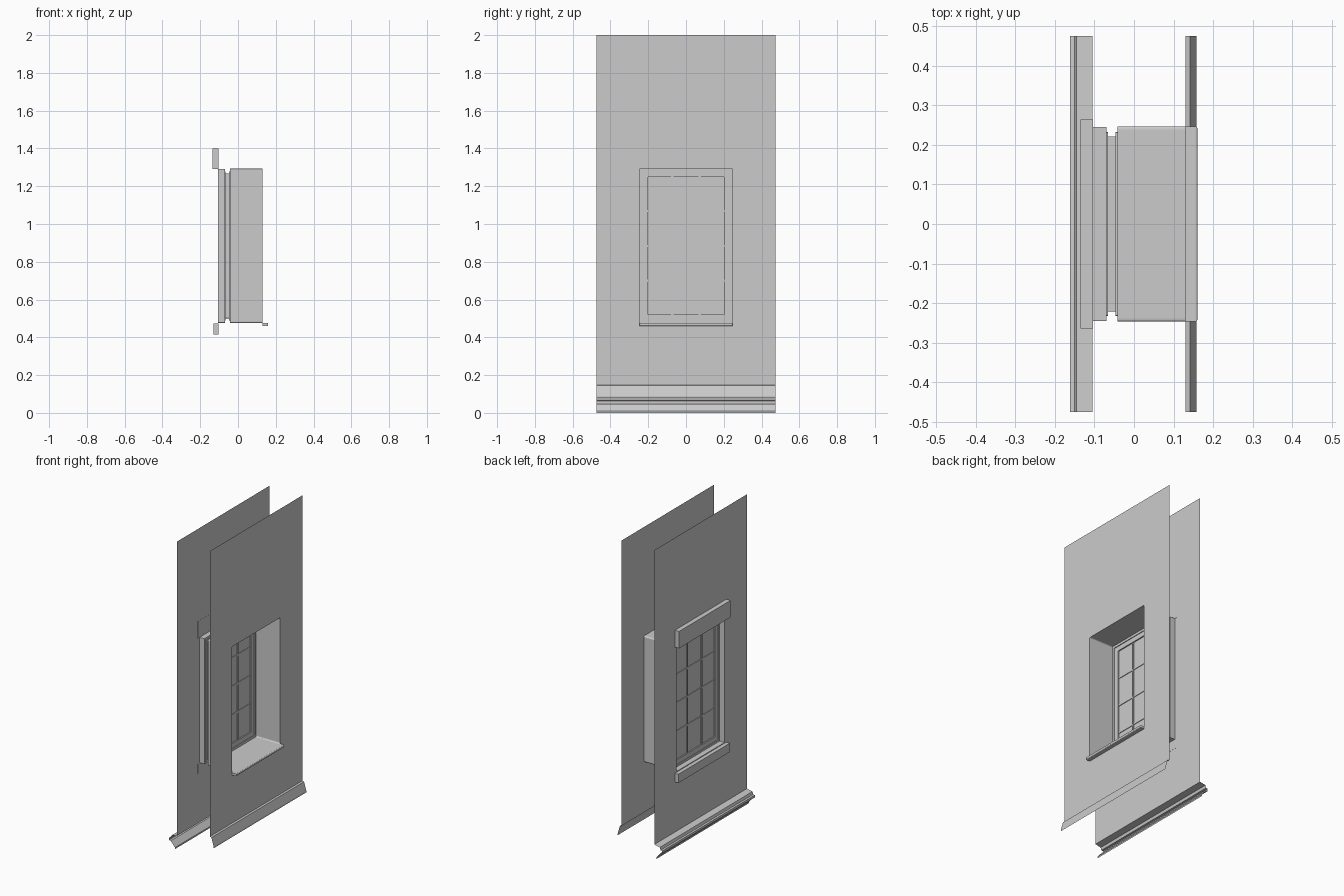
import bpy, bmesh, math
from mathutils import Vector

cube = bpy.data.objects.get("Cube")
if cube:
    bpy.data.objects.remove(cube, do_unlink=True)

plaster = bpy.data.materials.new("plain_grey")
plaster.use_nodes = True
GREY = (0.6, 0.6, 0.6, 1)
plaster.diffuse_color = GREY
plaster.node_tree.nodes["Principled BSDF"].inputs["Base Color"].default_value = GREY

HALF = 0.475                      # half the wall length
X_IN, X_OUT = 0.13, -0.105        # planes of the two wall faces
W, Z0, Z1 = 0.247, 0.475, 1.293   # window opening


def finish(bm, name):
    mesh = bpy.data.meshes.new(name)
    bm.to_mesh(mesh)
    bm.free()
    mesh.materials.append(plaster)
    obj = bpy.data.objects.new(name, mesh)
    bpy.context.collection.objects.link(obj)
    return obj


def box(name, x, y, z, bevel=0):
    bm = bmesh.new()
    bmesh.ops.create_cube(bm, size=1)
    for v in bm.verts:
        v.co = [sum(r) / 2 + c * (r[1] - r[0]) for r, c in zip((x, y, z), v.co)]
    if bevel:
        edges = [e for e in bm.edges if all(v.co.x > sum(x) / 2 for v in e.verts)]
        bmesh.ops.bevel(bm, geom=edges, offset=bevel, segments=3, profile=0.5, affect='EDGES')
    return finish(bm, name)


def opening_loop(bm, x, inset, radius, steps=4):
    """Rounded rectangle around the window opening."""
    w, lo, hi = W - inset, Z0 + inset, Z1 - inset
    centres = ((w - radius, hi - radius), (radius - w, hi - radius),
               (radius - w, lo + radius), (w - radius, lo + radius))
    loop = []
    for q, (cy, cz) in enumerate(centres):
        for s in range(steps + 1):
            a = (q + s / steps) * math.pi / 2
            loop.append(bm.verts.new((x, cy + radius * math.cos(a), cz + radius * math.sin(a))))
    return loop


def ring_edges(bm, verts):
    return [bm.edges.new((verts[i - 1], verts[i])) for i in range(len(verts))]


def wall(name, x, base, inset, radius, facing):
    bm = bmesh.new()
    rim = [bm.verts.new((x, y, z)) for y, z in
           ((-HALF, base), (HALF, base), (HALF, 2), (-HALF, 2))]
    edges = ring_edges(bm, rim) + ring_edges(bm, opening_loop(bm, x, inset, radius))
    bmesh.ops.triangle_fill(bm, use_beauty=True, edges=edges, normal=Vector((facing, 0, 0)))
    for f in bm.faces:
        f.normal_update()
        if f.normal.x * facing < 0:
            f.normal_flip()
    return finish(bm, name)


def loft(name, rings, closed=False):
    bm = bmesh.new()
    loops = [opening_loop(bm, *r) for r in rings]
    pairs = list(zip(loops, loops[1:])) + ([(loops[-1], loops[0])] if closed else [])
    for a, b in pairs:
        for i in range(len(a)):
            bm.faces.new((a[i - 1], b[i - 1], b[i], a[i]))
    if closed:
        bmesh.ops.recalc_face_normals(bm, faces=bm.faces)
    return finish(bm, name)


def moulding(name, profile, flip):
    """Open strip run along the whole wall."""
    bm = bmesh.new()
    rows = [[bm.verts.new((x, y, z)) for y in (-HALF, HALF)] for x, z in profile]
    for a, b in zip(rows, rows[1:]):
        face = bm.faces.new((a[0], b[0], b[1], a[1]))
        if flip:
            face.normal_flip()
    return finish(bm, name)


# Wall faces
wall("inner_wall", X_IN, 0.148, 0, 0.008, 1)
wall("outer_wall", X_OUT, 0.09, 0.002, 0.001, -1)

# Lining of the opening, stepping in around the window frame
loft("window_reveal", [
    (X_IN, 0, 0.008), (-0.042, 0, 0.008), (-0.042, 0.015, 0.002), (-0.047, 0.015, 0.002),
    (-0.047, 0.027, 0.002), (-0.066, 0.027, 0.002), (-0.066, 0.015, 0.002),
    (-0.07, 0.015, 0.002), (-0.07, 0.002, 0.001), (X_OUT, 0.002, 0.001)])

# Sash frame, pane and glazing bars
loft("sash_frame", [(x, i, 0.001) for x, i in
     ((-0.047, 0.026), (-0.066, 0.026), (-0.066, 0.045), (-0.047, 0.045))], closed=True)
y_in, z_lo, z_hi = W - 0.04, Z0 + 0.04, Z1 - 0.04
box("window_pane", (-0.058, -0.055), (-y_in, y_in), (z_lo, z_hi))
for y in (-0.073, 0.073):
    box("upright_glazing_bar", (-0.063, -0.05), (y - 0.006, y + 0.006), (z_lo, z_hi))
for i in (1, 2, 3):
    z = z_lo + (z_hi - z_lo) * i / 4
    box("cross_glazing_bar", (-0.062, -0.051), (-y_in, y_in), (z - 0.006, z + 0.006))

# Lintel and sills
box("outer_lintel", (-0.135, -0.104), (-0.264, 0.264), (1.29, 1.4))
box("outer_sill", (-0.13, -0.104), (-0.264, 0.264), (0.415, 0.472))
box("inner_sill", (X_IN, 0.16), (-W, W), (0.46, 0.476), bevel=0.005)

# Mouldings along the foot of each wall
moulding("inner_skirting", [(X_IN, 0.148), (0.142, 0.145), (0.158, 0.09), (0.158, 0.08)], False)
moulding("outer_plinth", [(X_OUT, 0.09), (-0.145, 0.082), (-0.15, 0.065), (-0.162, 0.063),
                          (-0.162, 0.048), (-0.15, 0.046), (-0.12, 0.01), (-0.12, 0)], True)
